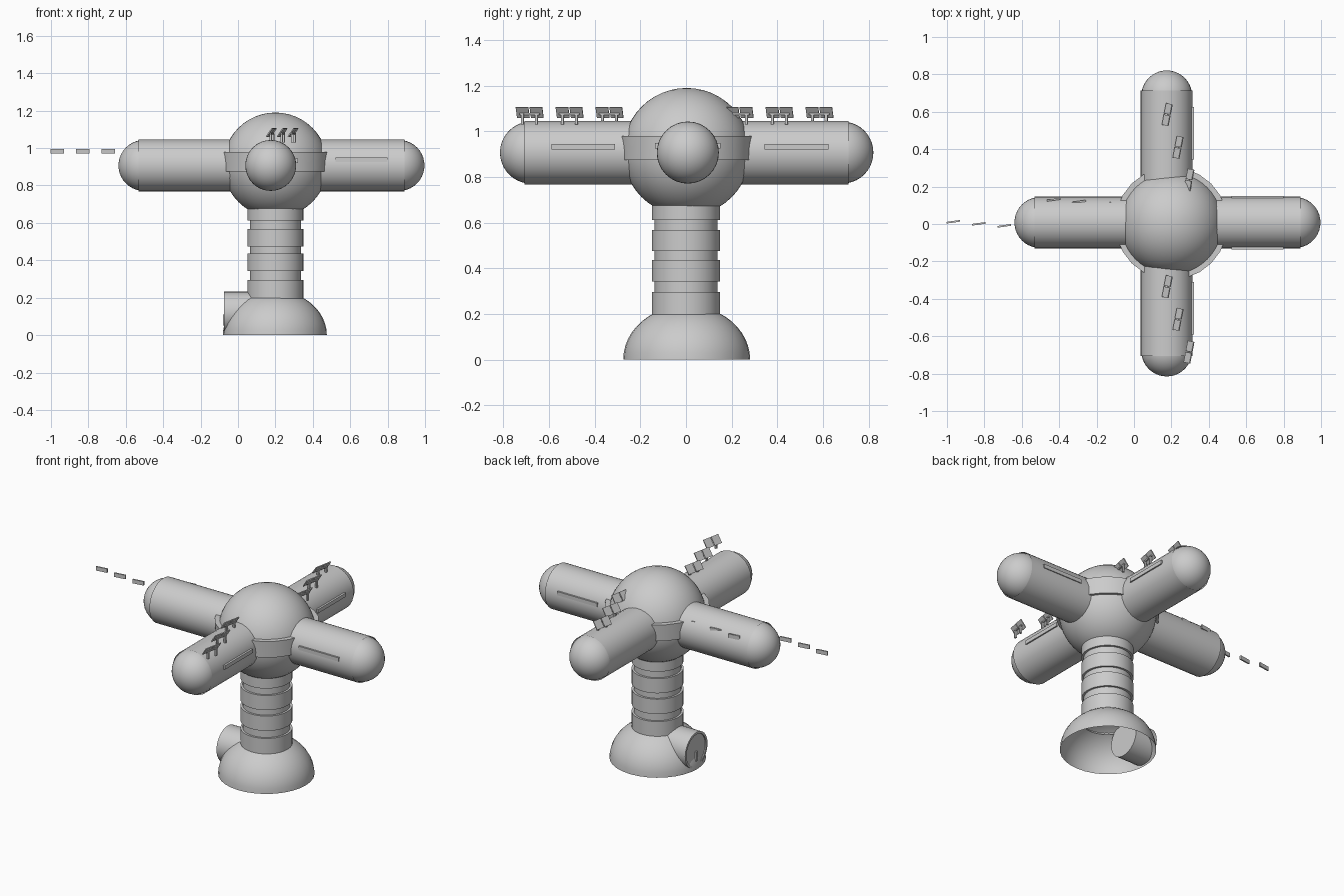
import bpy, math
from mathutils import Matrix, Vector

if "Cube" in bpy.data.objects:
    bpy.data.objects.remove(bpy.data.objects["Cube"])

HUB_X, HUB_Y, ARM_Z = 0.20, 0.003, 0.907


def mesh_object(name, verts, faces, loc=(0, 0, 0), rot=(0, 0, 0), smooth=True):
    me = bpy.data.meshes.new(name)
    me.from_pydata(verts, [], faces)
    ob = bpy.data.objects.new(name, me)
    ob.location, ob.rotation_euler = loc, rot
    bpy.context.collection.objects.link(ob)
    if smooth:
        bpy.ops.object.select_all(action='DESELECT')
        ob.select_set(True)
        bpy.context.view_layer.objects.active = ob
        bpy.ops.object.shade_smooth_by_angle(angle=math.radians(32))
    return ob


def lathe(name, profile, loc=(0, 0, 0), rot=(0, 0, 0), n=32, closed=False):
    """Spin (radius, height) points, given bottom to top, around local z."""
    verts, faces, rings = [], [], []
    for r, z in profile:
        if r < 1e-5:
            rings.append([len(verts)] * n)
            verts.append((0, 0, z))
        else:
            rings.append(list(range(len(verts), len(verts) + n)))
            verts += [(r * math.cos(2 * math.pi * i / n), r * math.sin(2 * math.pi * i / n), z)
                      for i in range(n)]
    pairs = list(zip(rings, rings[1:]))
    if closed:
        pairs.append((rings[-1], rings[0]))
    for a, b in pairs:
        for i in range(n):
            j = (i + 1) % n
            faces.append(list(dict.fromkeys((a[i], a[j], b[j], b[i]))))
    return mesh_object(name, verts, faces, loc, rot)


def arc(rx, rz, cz, a0, a1, steps):
    pts = []
    for i in range(steps + 1):
        a = math.radians(a0 + (a1 - a0) * i / steps)
        pts.append((max(0, rx * math.cos(a)), cz + rz * math.sin(a)))
    return pts


def boxes(name, parts, loc, rot=(0, 0, 0)):
    """Several boxes in one mesh; each part is (centre, size, tilt about y)."""
    verts, faces = [], []
    for c, s, tilt in parts:
        b = len(verts)
        m = Matrix.Rotation(tilt, 3, 'Y')
        for x in (-.5, .5):
            for y in (-.5, .5):
                for z in (-.5, .5):
                    verts.append(m @ Vector((x * s[0], y * s[1], z * s[2])) + Vector(c))
        faces += [[b + k for k in f] for f in ((0, 1, 3, 2), (4, 6, 7, 5), (0, 4, 5, 1),
                                               (2, 3, 7, 6), (0, 2, 6, 4), (1, 5, 7, 3))]
    return mesh_object(name, verts, faces, loc, rot, smooth=False)


# Open domed base
lathe("base_dome", arc(0.278, 0.237, 0, 0, 90, 12), (0.197, HUB_Y, 0))

# Ribbed column
column = [(0.15, 0.19)]
for low, high in ((0.295, 0.343), (0.442, 0.472), (0.568, 0.617)):
    column += [(0.15, low), (0.138, low), (0.138, high), (0.15, high)]
# the grooves sit between the wide collars
column = [(0.15, 0.19)]
for low, high in ((0.295, 0.343), (0.437, 0.475), (0.568, 0.612)):
    column += [(0.15, low), (0.137, low), (0.137, high), (0.15, high)]
column.append((0.15, 0.70))
lathe("column", column, (HUB_X, 0, 0))

# Entrance tunnel on the left of the base, with an inset door and knob
TO_LEFT = (0, -math.pi / 2, 0)
lathe("entrance_tunnel", [(0, 0), (0.112, 0), (0.112, 0.155), (0.098, 0.155), (0.098, 0.148), (0, 0.148)],
      (0.08, HUB_Y, 0.12), TO_LEFT)
boxes("door_handle", [((0, 0, 0), (0.014, 0.012, 0.06), 0)], (-0.073, HUB_Y, 0.08))

# Central hub sphere and its collar
lathe("hub_sphere", arc(0.28, 0.28, 0, -90, 90, 24), (HUB_X, HUB_Y, 0.91), n=48)
lathe("hub_collar", [(0.27, 0.875), (0.296, 0.875), (0.301, 0.98), (0.27, 0.98)],
      (HUB_X, HUB_Y, 0), n=24, closed=True)

# Crossed module arms with domed end caps
cap = arc(0.136, 0.136, 0.682, 0, 90, 10)
for name, loc, rot in (("module_arm_x", (0.179, 0.008, ARM_Z), (0, math.pi / 2, 0)),
                       ("module_arm_y", (0.175, HUB_Y, ARM_Z), (-math.pi / 2, 0, 0))):
    lathe(name, [(0.139, -0.71), (0.139, 0.71)], loc, rot)
    lathe(name + "_cap_far", cap, loc, rot)
    lathe(name + "_cap_near", [(r, -z) for r, z in reversed(cap)], loc, rot)

# Side rails
for i, s in enumerate((-1, 1)):
    boxes(f"side_rail_x_{i}", [((0, 0, 0), (0.28, 0.03, 0.024), 0)], (0.66, 0.008 + s * 0.128, 0.937))
for i, y in enumerate((-0.45, 0.485)):
    boxes(f"side_rail_y_{i}", [((0, 0, 0), (0.03, 0.28, 0.024), 0)], (0.306, y, 0.932))

# Twin solar panels on posts, three in a row on each y arm
panel = []
for y in (-0.031, 0.031):
    panel += [((0, y, 0.053), (0.056, 0.056, 0.006), math.radians(-55)),
              ((0.003, y, 0.024), (0.012, 0.012, 0.05), 0)]
panel.append(((0.003, 0, 0.046), (0.008, 0.09, 0.008), 0))
for row, y0 in enumerate((-0.335, 0.585)):
    for i in range(3):
        boxes(f"solar_panel_{row}_{i}", panel, (0.178 + 0.058 * i, y0 - 0.175 * i, 1.03),
              (0, 0, math.radians(-11)))

# Small plates in two rows beside the left arm
for row, (x0, y0) in enumerate(((-0.966, 0.012), (-0.43, 0.13))):
    for i in range(3):
        boxes(f"small_plate_{row}_{i}", [((0, 0, 0), (0.073, 0.009, 0.025), 0)],
              (x0 + 0.136 * i, y0 - 0.011 * i, 0.983), (0, 0, math.radians(8)))
